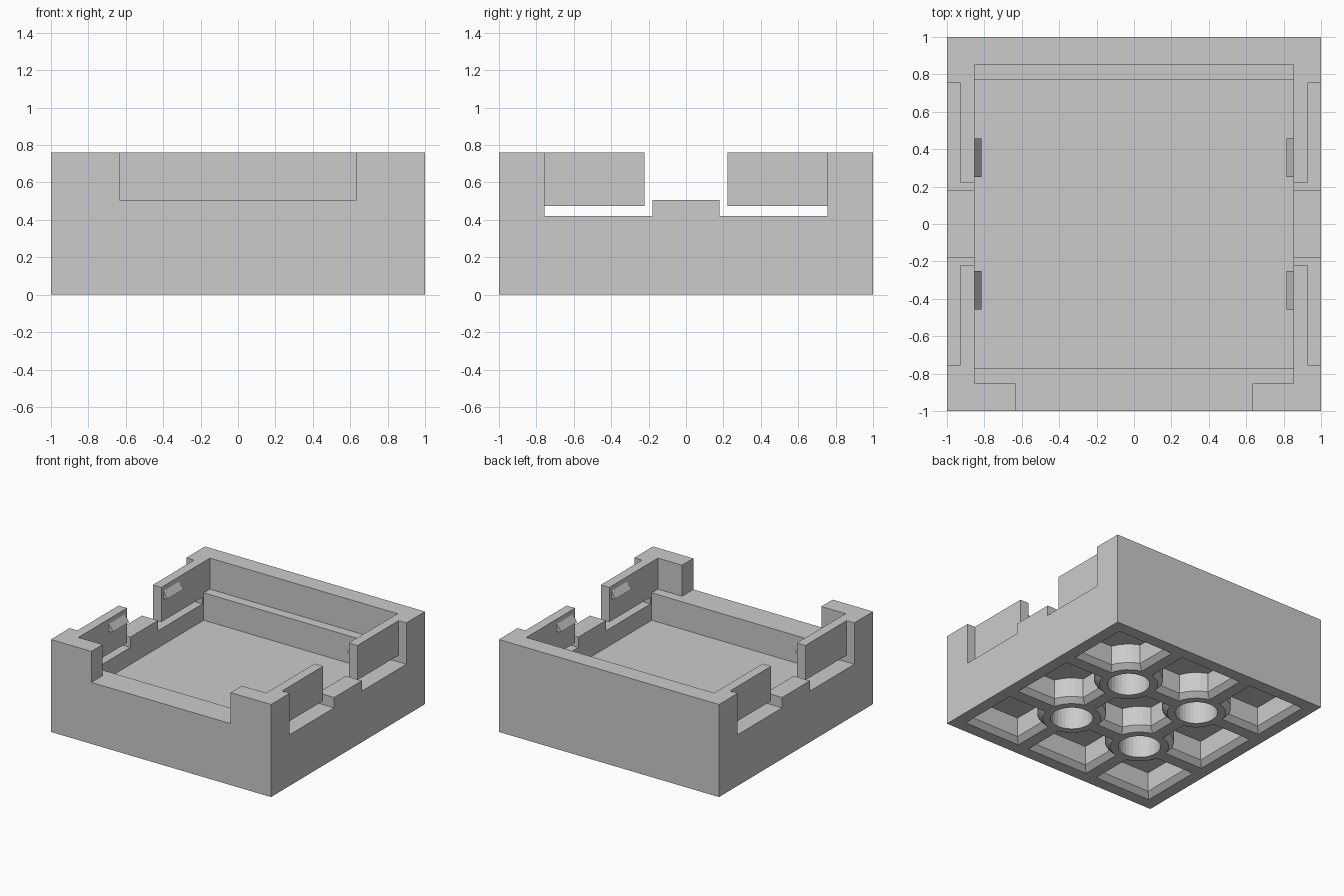
import bpy, bmesh, math

cube = bpy.data.objects.get("Cube")
if cube:
    bpy.data.objects.remove(cube, do_unlink=True)

grey = bpy.data.materials.new("plain_grey")
grey.use_nodes = True
COLOUR = (0.6, 0.6, 0.6, 1)
grey.diffuse_color = COLOUR
grey.node_tree.nodes["Principled BSDF"].inputs["Base Color"].default_value = COLOUR


def add_object(name, bm):
    bmesh.ops.recalc_face_normals(bm, faces=bm.faces)
    mesh = bpy.data.meshes.new(name)
    bm.to_mesh(mesh)
    bm.free()
    mesh.materials.append(grey)
    obj = bpy.data.objects.new(name, mesh)
    bpy.context.collection.objects.link(obj)
    return obj


def loft(bm, loops):
    """Closed solid through a list of equal-length point loops."""
    rings = [[bm.verts.new(p) for p in loop] for loop in loops]
    n = len(rings[0])
    for a, b in zip(rings, rings[1:]):
        for i in range(n):
            j = (i + 1) % n
            bm.faces.new((a[i], a[j], b[j], b[i]))
    bm.faces.new(rings[0][::-1])
    bm.faces.new(rings[-1])


def rect(x0, x1, y0, y1, z, inset=0):
    x0, x1, y0, y1 = x0 + inset, x1 - inset, y0 + inset, y1 - inset
    return [(x0, y0, z), (x1, y0, z), (x1, y1, z), (x0, y1, z)]


def circle(x, y, r, z, n=32):
    return [(x + r * math.cos(math.tau * i / n), y + r * math.sin(math.tau * i / n), z)
            for i in range(n)]


def box(name, x0, x1, y0, y1, z0, z1):
    bm = bmesh.new()
    loft(bm, [rect(x0, x1, y0, y1, z0), rect(x0, x1, y0, y1, z1)])
    return add_object(name, bm)


def cut(target, cutter):
    """Subtract the cutter from the target, then discard it."""
    mod = target.modifiers.new("cut", "BOOLEAN")
    mod.operation = "DIFFERENCE"
    mod.solver = "EXACT"
    mod.object = cutter
    bpy.context.view_layer.update()
    graph = bpy.context.evaluated_depsgraph_get()
    mesh = bpy.data.meshes.new_from_object(target.evaluated_get(graph))
    target.modifiers.clear()
    target.data = mesh
    bpy.data.objects.remove(cutter, do_unlink=True)


TOP, LEDGE, FLOOR, SLOT = 0.76, 0.505, 0.28, 0.42
INNER, CLIP = 0.853, 0.93
POCKET, BEVEL = 0.2, 0.04
THIRD = 1 / 3

body = box("tray_body", -1, 1, -1, 1, 0, TOP)

# Upper recess, lower well and front opening
cut(body, box("recess", -INNER, INNER, -INNER, INNER, LEDGE, 1))
cut(body, box("well", -INNER, INNER, -0.773, 0.773, FLOOR, 1))
cut(body, box("opening", -0.633, 0.633, -1.2, -0.8, LEDGE, 1))

# Side walls: lowered centre, and slots that free a spring clip at each end
for sx in (-1, 1):
    def side(name, x, y0, y1, z0, z1):
        xs = sorted((sx * x, sx * 1.2))
        cut(body, box(name, *xs, y0, y1, z0, z1))

    side("centre", 0.8, -0.2, 0.2, LEDGE, 1)
    for sy in (-1, 1):
        slot = sorted((sy * 0.18, sy * 0.757))
        side("outer_slot", CLIP, *slot, SLOT, 1)
        side("under_slot", 0.8, *slot, SLOT, 0.475)
        side("end_gap", 0.8, *sorted((sy * 0.18, sy * 0.222)), SLOT, 1)

        # Wedge catch on the inner face of the clip
        profile = ((INNER, 0.72), (0.815, 0.665), (INNER, 0.655))
        bm = bmesh.new()
        loft(bm, [[(sx * x, sy * y, z) for x, z in profile] for y in (0.25, 0.457)])
        add_object(f"{'left' if sx > 0 else 'right'}_{'back' if sy > 0 else 'front'}_catch", bm)

# Underside: grid of bevelled pockets, with round tubes kept where ribs cross
spans = ((-0.9, -THIRD - 0.05), (-THIRD + 0.05, THIRD - 0.05), (THIRD + 0.05, 0.9))
pockets, tubes, holes = bmesh.new(), bmesh.new(), bmesh.new()
for xs in spans:
    for ys in spans:
        loft(pockets, [rect(*xs, *ys, z, i) for z, i in
                       ((-0.1, 0), (0, 0), (BEVEL, BEVEL), (POCKET, BEVEL))])
for x in (-THIRD, THIRD):
    for y in (-THIRD, THIRD):
        loft(tubes, [circle(x, y, r, z) for z, r in
                     ((-0.2, 0.22), (0, 0.22), (BEVEL, 0.22 + BEVEL), (0.3, 0.22 + BEVEL))])
        loft(holes, [circle(x, y, 0.16, z) for z in (-0.1, POCKET)])
pocket_cutter = add_object("pockets", pockets)
cut(pocket_cutter, add_object("tubes", tubes))
cut(body, pocket_cutter)
cut(body, add_object("tube_holes", holes))
